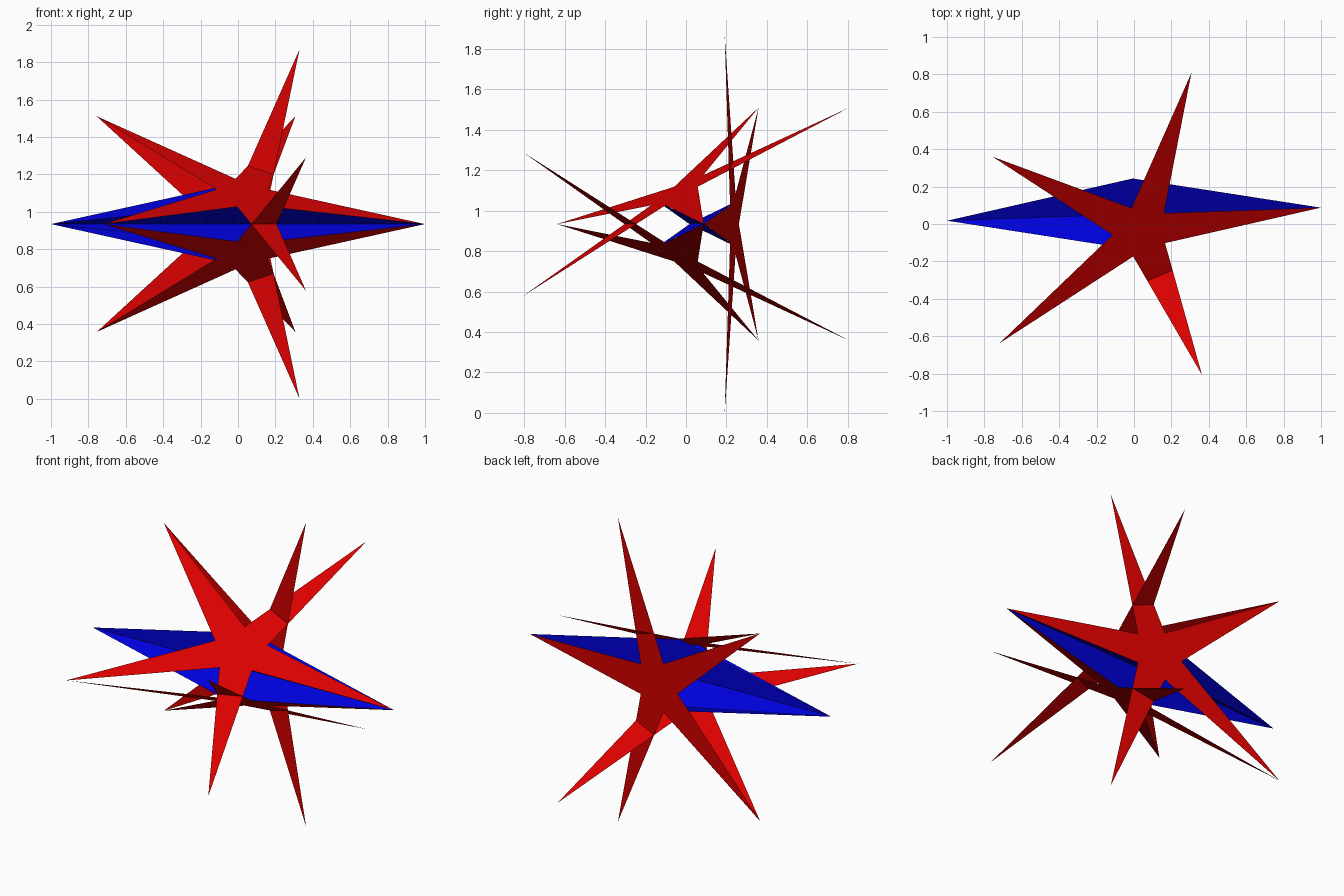
import bpy, bmesh, math
from mathutils import Matrix, Vector

cube = bpy.data.objects.get("Cube")
if cube:
    bpy.data.objects.remove(cube, do_unlink=True)


def material(name, color):
    mat = bpy.data.materials.new(name)
    mat.use_nodes = True
    mat.diffuse_color = color
    mat.node_tree.nodes["Principled BSDF"].inputs["Base Color"].default_value = color
    return mat


def flat_sheet(name, points, faces, matrix, mat):
    """A thin flat sheet made of convex faces, placed by a matrix."""
    bm = bmesh.new()
    verts = [bm.verts.new(matrix @ Vector(p)) for p in points]
    for face in faces:
        bm.faces.new([verts[i] for i in face])
    mesh = bpy.data.meshes.new(name)
    bm.to_mesh(mesh)
    bm.free()
    mesh.materials.append(mat)
    bpy.context.collection.objects.link(bpy.data.objects.new(name, mesh))


red = material("red", (0.70, 0.0, 0.0, 1))
blue = material("blue", (0.0, 0.0, 0.70, 1))

STAR_R, NOTCH_R = 0.982, 0.157      # star tip and notch radii
STAR_X, STAR_OUT = 0.0354, 0.184    # star centre along and away from the main axis
FIN_R = 0.2203                      # half width of the blue fins

# Main axis, turned slightly from x
frame = Matrix.Translation((0, 0.0525, 0.934)) @ Matrix.Rotation(math.radians(2), 4, 'Z')

# Three five-pointed stars that meet at the +x tip
star = []
for i in range(10):
    r = NOTCH_R if i % 2 else STAR_R
    a = math.radians(36 * i)
    star.append((r * math.cos(a), 0, r * math.sin(a)))
# A pentagon in the middle and one triangle for each arm
star_faces = [range(1, 10, 2)] + [((i - 1) % 10, i, i + 1) for i in range(0, 10, 2)]
tilt = Matrix.Translation((STAR_X, STAR_OUT, 0)) @ Matrix.Rotation(-math.atan2(STAR_OUT, 1 - STAR_X), 4, 'Z')
for k, name in enumerate(("back_star", "upper_star", "lower_star")):
    turn = Matrix.Rotation(math.radians(120 * k), 4, 'X')
    flat_sheet(name, star, star_faces, frame @ turn @ tilt, red)

# Three long diamond fins that cross along the main axis
diamond = [(1, 0, 0), (0, FIN_R, 0), (-1, 0, 0), (0, -FIN_R, 0)]
for k, name in enumerate(("rising_fin", "upright_fin", "falling_fin")):
    turn = Matrix.Rotation(math.radians(30 + 60 * k), 4, 'X')
    flat_sheet(name, diamond, [range(4)], frame @ turn, blue)
